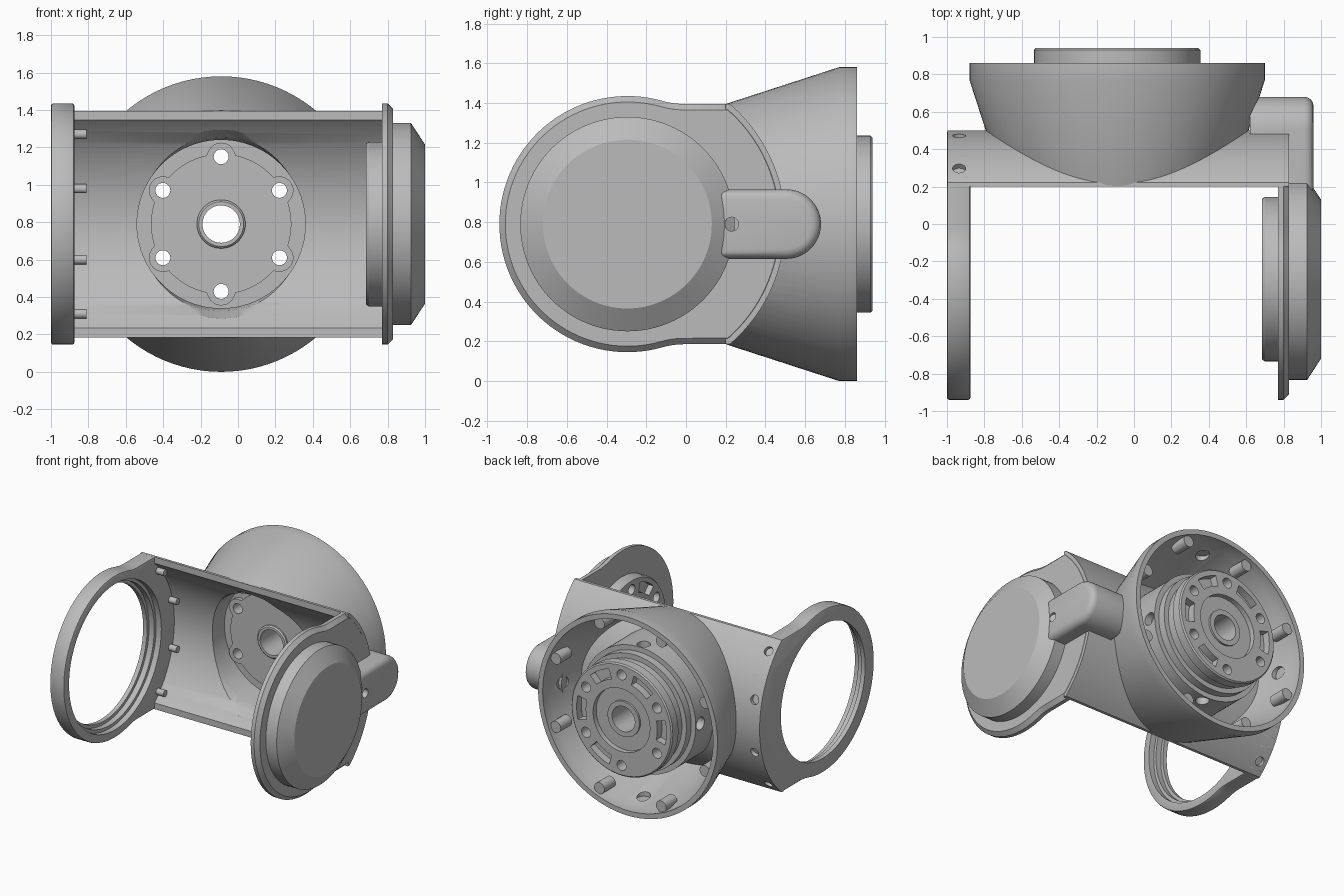
import bpy, bmesh
from math import sin, cos, pi, radians, sqrt, atan2
from mathutils import Vector, Matrix

if "Cube" in bpy.data.objects:
    bpy.data.objects.remove(bpy.data.objects["Cube"])

# Pitch axis runs along x through (PY, Z0); roll axis runs along y through (RX, Z0)
RX, PY, Z0 = -0.09, -0.295, 0.79

grey = bpy.data.materials.new("plain grey")
grey.use_nodes = True
grey.diffuse_color = (0.5, 0.5, 0.5, 1)
grey.node_tree.nodes["Principled BSDF"].inputs["Base Color"].default_value = (0.5, 0.5, 0.5, 1)


def place(axis, u, v, a):
    return Vector((a, PY + u, Z0 + v)) if axis == "x" else Vector((RX + u, a, Z0 + v))


def finish(name, bm):
    bmesh.ops.recalc_face_normals(bm, faces=bm.faces[:])
    mesh = bpy.data.meshes.new(name)
    bm.to_mesh(mesh)
    bm.free()
    mesh.materials.append(grey)
    obj = bpy.data.objects.new(name, mesh)
    bpy.context.collection.objects.link(obj)
    return obj


def lathe(name, axis, profile, n=96):
    """Revolve a closed (radius, height) profile about an axis."""
    bm = bmesh.new()
    rings = [[bm.verts.new(place(axis, r * cos(2 * pi * i / n), r * sin(2 * pi * i / n), a))
              for r, a in profile] for i in range(n)]
    m = len(profile)
    for i in range(n):
        p, q = rings[i], rings[(i + 1) % n]
        for j in range(m):
            k = (j + 1) % m
            if profile[j][0] + profile[k][0] > 0:
                bm.faces.new((p[j], p[k], q[k], q[j]))
    bmesh.ops.remove_doubles(bm, verts=bm.verts[:], dist=0.00001)
    return finish(name, bm)


def prism(name, axis, outline, low, high, bevel=0, segments=1, both=False):
    """Extrude a (u, v) outline along an axis, easing the rim of the far cap."""
    bm = bmesh.new()
    ends = [[bm.verts.new(place(axis, u, v, a)) for u, v in outline] for a in (low, high)]
    caps = [bm.faces.new(e) for e in ends]
    n = len(outline)
    for i in range(n):
        k = (i + 1) % n
        bm.faces.new((ends[0][i], ends[0][k], ends[1][k], ends[1][i]))
    bmesh.ops.recalc_face_normals(bm, faces=bm.faces[:])
    if bevel:
        edges = list(caps[1].edges) + (list(caps[0].edges) if both else [])
        bmesh.ops.bevel(bm, geom=edges, offset=bevel, segments=segments,
                        profile=0.5, affect="EDGES")
    return finish(name, bm)


def rod(name, start, end, r, n=24):
    bm = bmesh.new()
    d = end - start
    mat = Matrix.Translation((start + end) / 2) @ d.to_track_quat("Z", "Y").to_matrix().to_4x4()
    bmesh.ops.create_cone(bm, cap_ends=True, segments=n, radius1=r, radius2=r,
                          depth=d.length, matrix=mat)
    return finish(name, bm)


def cut(targets, cutter):
    for obj in targets:
        mod = obj.modifiers.new("cut", "BOOLEAN")
        mod.operation, mod.solver, mod.object = "DIFFERENCE", "EXACT", cutter
        bpy.context.view_layer.objects.active = obj
        bpy.ops.object.modifier_apply(modifier="cut")
    bpy.data.objects.remove(cutter)


def arc(r, a, b, n, cu=0, cv=0):
    return [(cu + r * cos(radians(a + (b - a) * i / n)),
             cv + r * sin(radians(a + (b - a) * i / n))) for i in range(n + 1)]


def drum_details(parts, axis, low, high, slot_low, slot_high):
    """Six bolt holes from low to high, with arc slots between them."""
    for i in range(6):
        t = 30 + 60 * i
        u, v = 0.36 * cos(radians(t)), 0.36 * sin(radians(t))
        cut(parts, rod("hole_cutter", place(axis, u, v, low), place(axis, u, v, high), 0.04))
        s = t + 30
        slot = arc(0.395, s - 14, s + 14, 8) + arc(0.315, s + 14, s - 14, 8)
        cut(parts[:1], prism("slot_cutter", axis, slot, slot_low, slot_high))


# Side plate outline: round lobe, concave fillet, straight band, arc at the back
HALF, LOBE, BACK, FIL = 0.605, 0.645, 0.795, 0.4
fu = sqrt((LOBE + FIL) ** 2 - (HALF + FIL) ** 2)
ft = atan2(HALF + FIL, fu) * 180 / pi
bt = 49.5
fillet = arc(FIL, ft - 180, -90, 6, fu, HALF + FIL)
plate = (arc(LOBE, 360 - ft, ft, 64) + fillet[1:] + arc(BACK, bt, -bt, 32)
         + [(u, -v) for u, v in reversed(fillet[1:])])

right_plate = prism("right_plate", "x", plate, 0.77, 0.83, 0.03)
left_ring = prism("left_ring_plate", "x", plate, -1, -0.875, 0.012, 2, True)
cut([left_ring], lathe("bore_cutter", "x", [(0, -1.1), (0.53, -1.1), (0.53, -0.965), (0.555, -0.965),
                                            (0.555, -0.92), (0.58, -0.92), (0.58, -0.8), (0, -0.8)]))

# Curved back shell joining both plates
front = 0.2 - PY
it = atan2(0.555, front) * 180 / pi
shell_outline = ([(front, HALF)] + arc(BACK, bt, -bt, 48)
                 + [(front, -HALF)] + arc(0.744, -it, it, 48))
shell = prism("back_shell", "x", shell_outline, -0.998, 0.828)

# Neck and flared bell behind the shell
neck = lathe("neck", "y", [(0.44, 0.2), (0.5, 0.2), (0.5, 0.72), (0.44, 0.72)])
cut([neck], lathe("trim_cutter", "x", [(0, -2), (0.765, -2), (0.765, 2), (0, 2)], 128))
bell = lathe("bell", "y", [(0.605, 0.2), (0.79, 0.77), (0.79, 0.86),
                           (0.75, 0.86), (0.75, 0.77), (0.565, 0.2)])
cut([bell], lathe("trim_cutter", "x", [(0, -2), (0.785, -2), (0.785, 2), (0, 2)], 128))
cut([shell, neck], lathe("recess_cutter", "y", [(0, 0.1), (0.54, 0.1), (0.5, 0.27), (0.465, 0.32),
                                                (0.45, 0.4), (0.45, 0.74), (0, 0.74)]))

# Roll hub with stepped rim, seen from behind inside the bell
hub = lathe("roll_hub", "y", [(0.1, 0.6), (0.46, 0.6), (0.46, 0.78), (0.42, 0.78), (0.42, 0.85),
                              (0.445, 0.86), (0.445, 0.93), (0.435, 0.94), (0.25, 0.94),
                              (0.25, 0.9), (0.14, 0.9), (0.14, 0.915), (0.1, 0.915)])


def lobed(t):
    p = min(abs((t - 30) % 60), 60 - (t - 30) % 60)
    s = 0.075 ** 2 - (0.36 * sin(radians(p))) ** 2
    return max(0.375, 0.36 * cos(radians(p)) + sqrt(s)) if s > 0 else 0.375


scallop = [(lobed(t) * cos(radians(t)), lobed(t) * sin(radians(t))) for t in range(0, 360, 2)]
flange = prism("lobed_flange", "y", scallop, 0.57, 0.61)
cut([flange], rod("bore_cutter", place("y", 0, 0, 0.5), place("y", 0, 0, 0.7), 0.1, 48))
lathe("flange_collar", "y", [(0.1, 0.55), (0.12, 0.55), (0.13, 0.56), (0.13, 0.6), (0.1, 0.6)], 48)
drum_details([hub, flange], "y", 0.5, 1.0, 0.88, 1.0)

# Radial screw pockets through the neck and into the bell wall
for u, v in ((1, 0), (0, 1), (-1, 0), (0, -1)):
    cut([neck, hub, bell], rod("pocket_cutter", place("y", u * 0.44, v * 0.44, 0.66),
                               place("y", u * 0.735, v * 0.735, 0.66), 0.05))

# Small bosses inside the bell rim
for u, v in arc(0.71, 22.5, 337.5, 7):
    rod("rim_boss", place("y", u, v, 0.69), place("y", u, v, 0.83), 0.045)

# Pitch motor: outer cover and inner drum on the right plate
lathe("motor_cover", "x", [(0, 0.82), (0.54, 0.82), (0.54, 0.925), (0.425, 1), (0, 1)])
drum = lathe("pitch_drum", "x", [(0, 0.78), (0.44, 0.78), (0.44, 0.7), (0.43, 0.685), (0.25, 0.685),
                                 (0.25, 0.72), (0.1, 0.72), (0.1, 0.75), (0, 0.75)])
drum_details([drum], "x", 0.6, 0.74, 0.6, 0.73)

# Cable duct wrapping from the motor cover round to the bell
tip = 0.505 - PY
duct = prism("cable_duct", "x", [(0.15 - PY, 0.175), (0.15 - PY, -0.175)] + arc(0.175, -90, 90, 24, tip, 0),
             0.62, 0.96, 0.05, 4)
cut([duct], lathe("trim_cutter", "x", [(0, 0.4), (0.78, 0.4), (0.78, 0.82), (0, 0.82)]))
hole_y = 0.23 - PY
cut([duct], rod("hole_cutter", place("x", hole_y, 0, 0.85), place("x", hole_y, 0, 1.1), 0.035))

# Screws along the left edge: pegs inside, sunk holes outside
for v in (0.48, 0.19, -0.19, -0.48):
    a = atan2(v, sqrt(0.72 ** 2 - v * v))
    u, w = cos(a), sin(a)
    rod("screw_peg", place("x", 0.72 * u, 0.72 * w, -0.9), place("x", 0.72 * u, 0.72 * w, -0.81), 0.025)
    cut([shell, left_ring], rod("screw_cutter", place("x", 0.765 * u, 0.765 * w, -0.935),
                                place("x", 0.9 * u, 0.9 * w, -0.935), 0.035))

# Smooth shading with crisp edges
for obj in bpy.data.objects:
    obj.select_set(obj.type == "MESH")
bpy.context.view_layer.objects.active = shell
bpy.ops.object.shade_smooth_by_angle(angle=radians(30))
